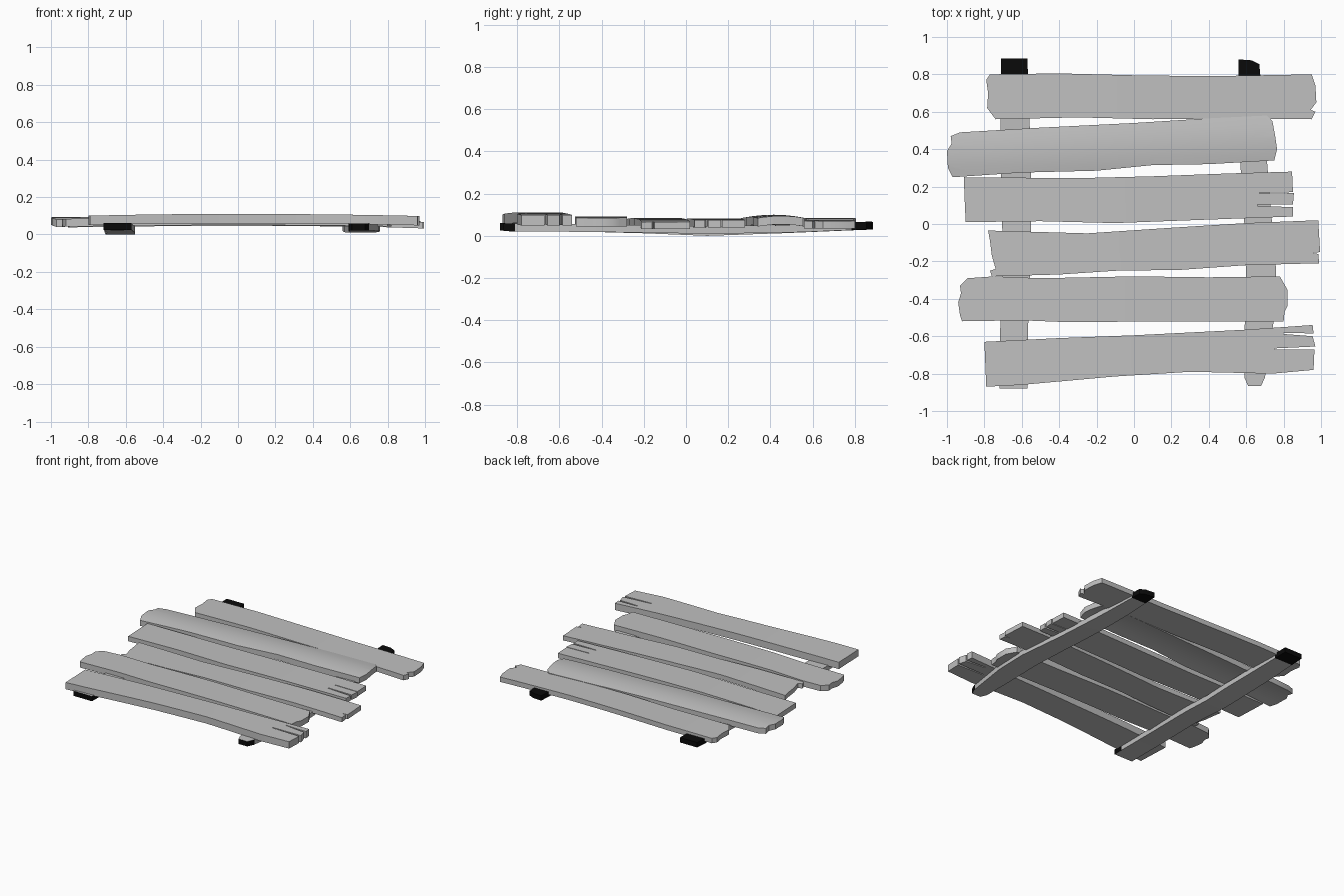
import bpy, bmesh
from mathutils import Vector

if "Cube" in bpy.data.objects:
    bpy.data.objects.remove(bpy.data.objects["Cube"])


def material(name, value):
    m = bpy.data.materials.new(name)
    m.diffuse_color = (value, value, value, 1)
    m.use_nodes = True
    m.node_tree.nodes["Principled BSDF"].inputs["Base Color"].default_value = m.diffuse_color
    return m


GREY = material("weathered_grey", 0.53)
BLACK = material("charred_black", 0.003)


def lerp_table(table, v):
    """Piecewise linear lookup in (position, value) pairs."""
    for (a, za), (b, zb) in zip(table, table[1:]):
        if v <= b:
            return za + (zb - za) * max(0, (v - a) / (b - a))
    return table[-1][1]


def board(name, outline, thick, height, cuts_x=(), cuts_y=(), paint=None):
    """Slice an outline, bend it with height(x, y) and give it thickness."""
    bm = bmesh.new()
    bm.faces.new([bm.verts.new((x, y, 0)) for x, y in outline])
    for axis, cuts in ((0, cuts_x), (1, cuts_y)):
        for c in cuts:
            point, normal = Vector(), Vector()
            point[axis], normal[axis] = c, 1
            bmesh.ops.bisect_plane(bm, geom=bm.verts[:] + bm.edges[:] + bm.faces[:],
                                   dist=1e-5, plane_co=point, plane_no=normal)
    for v in bm.verts:
        v.co.z = height(v.co.x, v.co.y)
    base = bm.faces[:]
    rim = [e for e in bm.edges if len(e.link_faces) == 1]
    top = {v: bm.verts.new(v.co + Vector((0, 0, thick))) for v in bm.verts[:]}
    for f in base:
        bm.faces.new([top[v] for v in f.verts])
    for e in rim:
        a, b = e.verts
        bm.faces.new((a, b, top[b], top[a]))
    bmesh.ops.recalc_face_normals(bm, faces=bm.faces[:])
    if paint:
        for f in bm.faces:
            f.material_index = int(paint(f.calc_center_median(), f.normal))
    mesh = bpy.data.meshes.new(name)
    bm.to_mesh(mesh)
    bm.free()
    mesh.materials.append(GREY)
    mesh.materials.append(BLACK)
    obj = bpy.data.objects.new(name, mesh)
    bpy.context.collection.objects.link(obj)
    bpy.ops.object.select_all(action='DESELECT')
    obj.select_set(True)
    bpy.context.view_layer.objects.active = obj
    bpy.ops.object.shade_smooth_by_angle(angle=0.6)


def plank(name, outline, z, thick, drop_left=0.01, drop_right=0.01, crown=0.0):
    """Arched plank, with an optional crown across its width."""
    left = [p for p in outline if p[0] < 0]
    right = [p for p in outline if p[0] >= 0]
    yl = sum(p[1] for p in left) / len(left)
    yr = sum(p[1] for p in right) / len(right)

    def height(x, y):
        mid = yl + (yr - yl) * (x + 0.8) / 1.6
        drop = drop_left if x < 0 else drop_right
        return z - drop * x * x - crown * ((y - mid) / 0.13) ** 2

    cuts_y = [yl + (yr - yl) / 2 + d for d in (-0.1, -0.05, 0, 0.05, 0.1)] if crown else ()
    board(name, outline, thick, height, [i * 0.16 for i in range(-5, 6)], cuts_y)


# Six weathered planks, front to back
plank("front_plank", [
    (-.79, -.87), (-.6, -.86), (-.1, -.815), (.3, -.79), (.74, -.80), (.96, -.78),
    (.965, -.67), (.75, -.672), (.75, -.665), (.97, -.655), (.955, -.60), (.80, -.588),
    (.80, -.582), (.96, -.585), (.955, -.54), (.6, -.565), (0, -.595), (-.4, -.61),
    (-.8, -.63)], .06, .05, .015, .012)
plank("second_plank", [
    (-.92, -.52), (-.6, -.515), (-.35, -.525), (.2, -.52), (.80, -.52), (.805, -.47),
    (.82, -.44), (.82, -.35), (.78, -.28), (.4, -.285), (0, -.28), (-.5, -.29),
    (-.75, -.28), (-.89, -.29), (-.93, -.33), (-.925, -.37), (-.94, -.42), (-.93, -.49)],
    .05, .042)
plank("third_plank", [
    (-.76, -.28), (-.4, -.27), (-.1, -.25), (.25, -.245), (.6, -.22), (.99, -.21),
    (.985, -.16), (.95, -.155), (.995, -.15), (.985, .02), (.6, .005), (.2, -.02),
    (-.25, -.05), (-.78, -.035), (-.77, -.09), (-.76, -.17), (-.74, -.24), (-.77, -.25)],
    .05, .034, .008, .018)
plank("fourth_plank", [
    (-.9, .01), (-.5, .015), (-.1, .005), (.3, .02), (.85, .04), (.85, .09), (.66, .097),
    (.66, .103), (.85, .105), (.855, .165), (.67, .162), (.67, .168), (.85, .17),
    (.845, .28), (.5, .27), (.1, .255), (-.3, .245), (-.91, .25), (-.905, .12)],
    .046, .036)
plank("fifth_plank", [
    (-.97, .25), (-.6, .275), (-.2, .285), (.1, .315), (.4, .32), (.75, .34), (.765, .4),
    (.755, .47), (.74, .55), (.71, .58), (.4, .565), (0, .54), (-.5, .515), (-.93, .49),
    (-.98, .47), (-.975, .43), (-1, .39), (-.995, .3)], .06, .04, .008, .01, .014)
plank("back_plank", [
    (-.74, .56), (-.3, .57), (.1, .56), (.5, .565), (.95, .56), (.97, .6), (.945, .61),
    (.975, .65), (.97, .74), (.95, .8), (.4, .79), (0, .795), (-.4, .805), (-.77, .8),
    (-.79, .77), (-.78, .70), (-.785, .62)], .048, .036, .006, .014)


# Two bowed battens underneath, with blackened ends
def batten(name, outline, profile):
    board(name, outline, .036, lambda x, y: lerp_table(profile, y),
          cuts_y=[-.81, -.6, -.4, -.2, 0, .1, .25, .45, .6, .785],
          paint=lambda c, n: c.y > .785 or (c.y < -.81 and abs(n.z) < .5))


batten("left_batten", [
    (-.72, -.88), (-.57, -.88), (-.565, -.5), (-.55, -.1), (-.55, .3), (-.56, .6),
    (-.57, .885), (-.71, .885), (-.715, .6), (-.71, .2), (-.7, -.2), (-.715, -.55)],
    [(-.88, .025), (-.5, .02), (-.2, .012), (.1, 0), (.45, .012), (.88, .03)])
batten("right_batten", [
    (.61, -.865), (.68, -.865), (.70, -.82), (.75, -.5), (.76, -.25), (.73, .1),
    (.71, .35), (.69, .6), (.675, .80), (.67, .855), (.63, .875), (.56, .88),
    (.56, .6), (.57, .3), (.59, 0), (.60, -.3), (.59, -.6), (.59, -.82)],
    [(-.88, .022), (-.4, .018), (.1, .01), (.5, .015), (.88, .032)])
